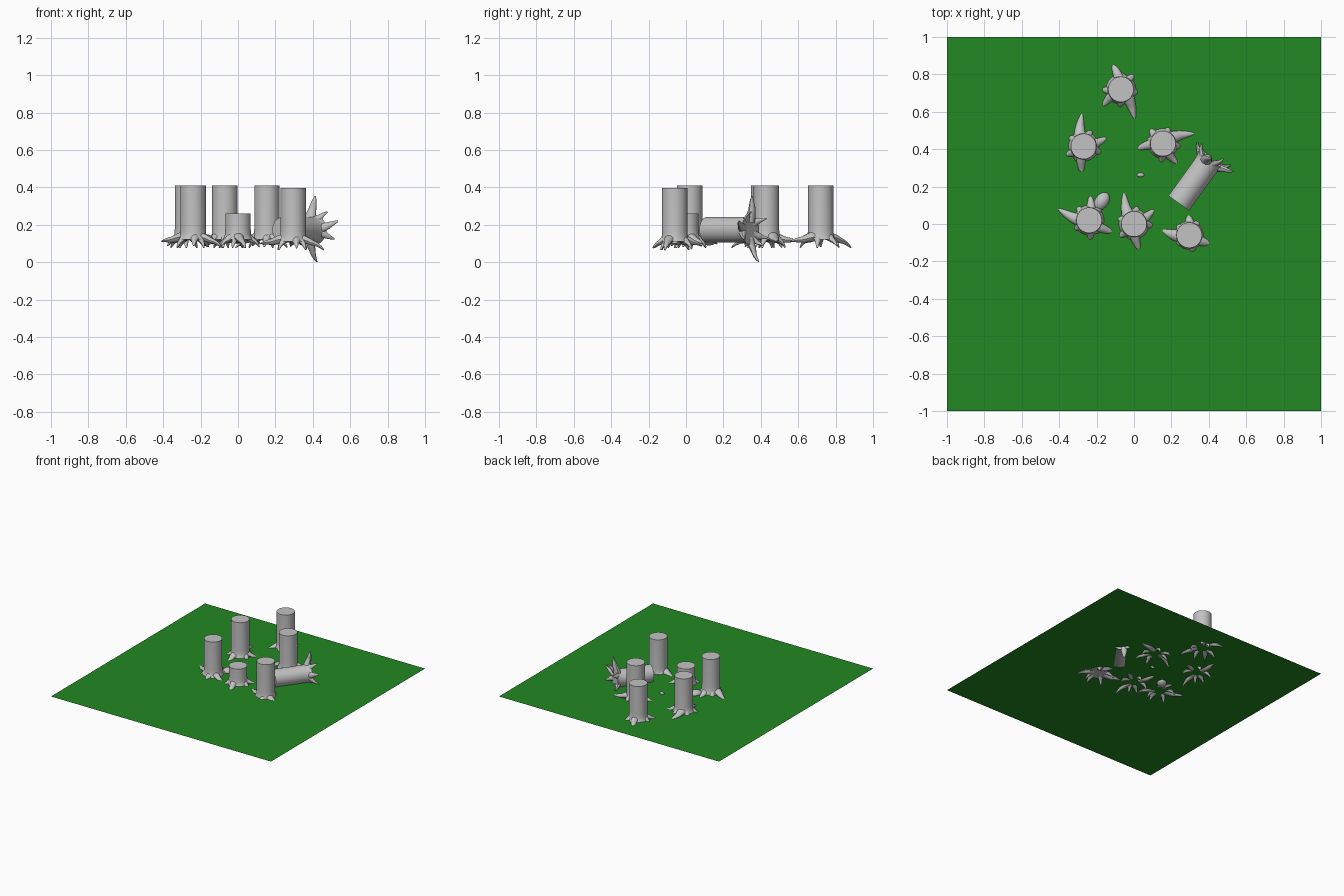
import bpy, bmesh, math
from mathutils import Vector, Matrix

if "Cube" in bpy.data.objects:
    bpy.data.objects.remove(bpy.data.objects["Cube"])


def material(name, rgb):
    m = bpy.data.materials.new(name)
    m.diffuse_color = (*rgb, 1)
    m.use_nodes = True
    m.node_tree.nodes["Principled BSDF"].inputs["Base Color"].default_value = m.diffuse_color
    return m


GREY = material("bark grey", (0.54, 0.54, 0.54))
GREEN = material("grass green", (0.016, 0.25, 0.016))
GZ = 0.118  # height of the grass plane


def finish(name, bm, mat, matrix=Matrix()):
    bmesh.ops.recalc_face_normals(bm, faces=bm.faces)
    me = bpy.data.meshes.new(name)
    bm.to_mesh(me)
    bm.free()
    ob = bpy.data.objects.new(name, me)
    me.materials.append(mat)
    ob.matrix_world = matrix
    bpy.context.collection.objects.link(ob)
    bpy.ops.object.select_all(action='DESELECT')
    ob.select_set(True)
    bpy.context.view_layer.objects.active = ob
    bpy.ops.object.shade_smooth_by_angle(angle=math.radians(40))
    return ob


def bridge(bm, rings):
    for a, b in zip(rings, rings[1:]):
        n = len(a)
        for i in range(n):
            bm.faces.new((a[i], a[(i + 1) % n], b[(i + 1) % n], b[i]))


def root(bm, angle, length, tip_z, bend, width):
    # tapering, sideways-curving root that sags towards its tip
    steps, n = 9, 10
    rings = []

    def centre(t):
        t = min(1.0, max(0.0, t))
        r = 0.045 + (length - 0.045) * t
        a = math.radians(angle + bend * (1 - t) ** 1.5)
        z = 0.022 - 0.018 * min(1, t * 2) + (tip_z - 0.004) * t ** 3
        return Vector((r * math.cos(a), r * math.sin(a), z))

    for k in range(steps):
        t = k / (steps - 1)
        c = centre(t)
        d = (centre(t + 0.01) - centre(t - 0.01)).normalized()
        side = d.cross(Vector((0, 0, 1))).normalized()
        up = side.cross(d)
        w = width * max(0.0, 1 - t) ** 0.8 + 0.004
        rings.append([bm.verts.new(c + w * (side * math.cos(q) + 0.8 * up * math.sin(q)))
                      for q in (2 * math.pi * i / n for i in range(n))])
    bridge(bm, rings)
    bm.faces.new(rings[0])
    bm.faces.new(rings[-1])


# angle, length, tip height, bend, half width of every root
ROOTS = [(0, 0.18, -0.006, 18, 0.032), (175, 0.172, -0.04, -12, 0.026),
         (-72, 0.147, -0.02, -10, 0.025), (-115, 0.115, -0.035, 8, 0.024),
         (112, 0.118, -0.03, 8, 0.024), (55, 0.105, -0.04, -6, 0.022),
         (-30, 0.11, -0.04, 6, 0.022), (145, 0.10, -0.04, 6, 0.02)]


def trunk(name, height, matrix):
    bm = bmesh.new()
    n = 36
    # flared trunk profile
    profile = [(0.080, 0.004), (0.074, 0.015), (0.070, 0.032), (0.068, 0.06), (0.068, height)]
    rings = [[bm.verts.new((r * math.cos(2 * math.pi * i / n), r * math.sin(2 * math.pi * i / n), z))
              for i in range(n)] for r, z in profile]
    bridge(bm, rings)
    bm.faces.new(rings[0])
    bm.faces.new(rings[-1])
    for r in ROOTS:
        root(bm, *r)
    return finish(name, bm, GREY, matrix)


# grass plane
bm = bmesh.new()
bmesh.ops.create_grid(bm, x_segments=1, y_segments=1, size=1)
finish("grass", bm, GREEN, Matrix.Translation((0, 0, GZ)))

# standing trunks: x, y, base lift, height, heading of the longest root
for i, (x, y, dz, h, a) in enumerate([
        (-0.07, 0.72, 0, 0.292, -65), (-0.27, 0.415, 0, 0.292, 93),
        (0.155, 0.43, 0, 0.292, 18), (-0.24, 0.02, 0, 0.292, 160),
        (0.295, -0.06, -0.012, 0.292, 167), (0, 0, 0, 0.142, 108)]):
    name = "short_stump" if h < 0.2 else f"trunk_{i + 1}"
    trunk(name, h, Matrix.Translation((x, y, GZ + dz)) @ Matrix.Rotation(math.radians(a), 4, 'Z'))

# fallen log, root end pointing back right
d = Vector((-0.585, -0.81, 0)).normalized()
up = Vector((0, 0, 1))
rot = Matrix((up, d.cross(up), d)).transposed().to_4x4()
log = trunk("fallen_log", 0.292, Matrix.Translation((0.41, 0.348, 0.177)) @ rot)

# loose lumps poking out of the grass
for name, loc, size, a in [("root_lump", (-0.172, 0.122, 0.12), (0.052, 0.036, 0.03), 55),
                           ("pebble", (0.035, 0.262, 0.12), (0.02, 0.012, 0.012), 0)]:
    bm = bmesh.new()
    bmesh.ops.create_uvsphere(bm, u_segments=20, v_segments=12, radius=1)
    bm.transform(Matrix.Diagonal((*size, 1)))
    finish(name, bm, GREY, Matrix.Translation(loc) @ Matrix.Rotation(math.radians(a), 4, 'Z'))

# stand the lowest root tip of the log exactly on z = 0
bpy.context.view_layer.update()
log.location.z -= min((log.matrix_world @ v.co).z for v in log.data.vertices)
